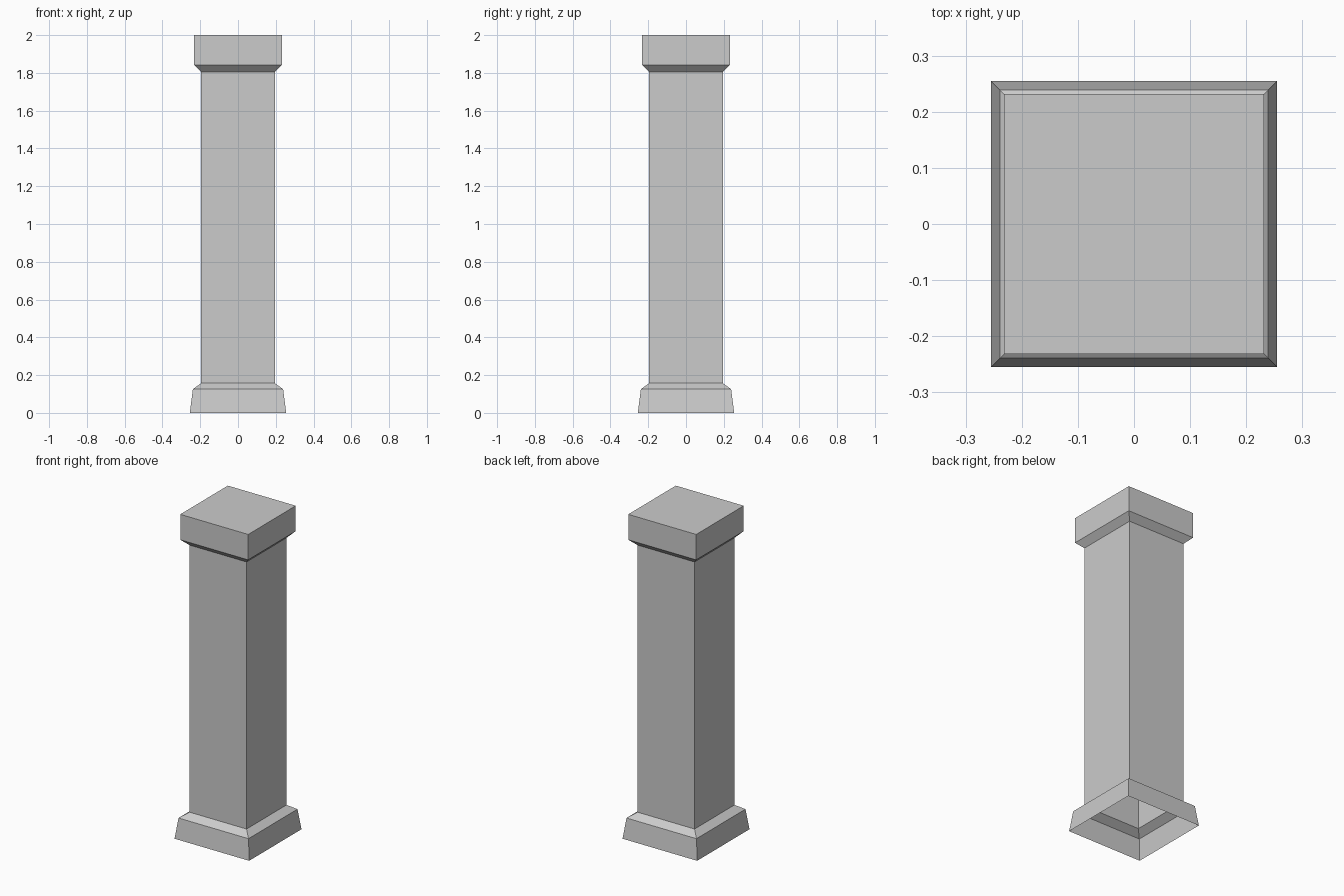
import bpy
import bmesh

cube = bpy.data.objects.get("Cube")
if cube:
    bpy.data.objects.remove(cube, do_unlink=True)

# Single stone colour
GREY = (0.6, 0.6, 0.6, 1)
stone = bpy.data.materials.new("grey stone")
stone.use_nodes = True
stone.diffuse_color = GREY
stone.node_tree.nodes["Principled BSDF"].inputs["Base Color"].default_value = GREY


def square_ring(bm, half, z):
    """Four corner vertices of a square at height z."""
    corners = [(-1, -1), (1, -1), (1, 1), (-1, 1)]
    return [bm.verts.new((x * half, y * half, z)) for x, y in corners]


def square_shell(name, profile, cap_top=False):
    """Square tube through (half width, height) steps, open underneath."""
    bm = bmesh.new()
    rings = [square_ring(bm, half, z) for half, z in profile]
    for low, high in zip(rings, rings[1:]):
        for i in range(4):
            j = (i + 1) % 4
            bm.faces.new((low[i], low[j], high[j], high[i]))
    if cap_top:
        bm.faces.new(rings[-1])
    mesh = bpy.data.meshes.new(name)
    bm.to_mesh(mesh)
    bm.free()
    mesh.materials.append(stone)
    obj = bpy.data.objects.new(name, mesh)
    bpy.context.collection.objects.link(obj)
    return obj


SHAFT = 0.195
BASE_TOP, CAP_BOTTOM = 0.157, 1.806

# Flared plinth with a sloped shoulder, hollow from below
square_shell("base", [(0.255, 0), (0.239, 0.126), (SHAFT, BASE_TOP)])

# Plain square shaft
square_shell("shaft", [(SHAFT, BASE_TOP), (SHAFT, CAP_BOTTOM)])

# Capital with a bevelled underside and flat top
square_shell("capital", [(SHAFT, CAP_BOTTOM), (0.232, 1.843), (0.232, 2)], cap_top=True)
